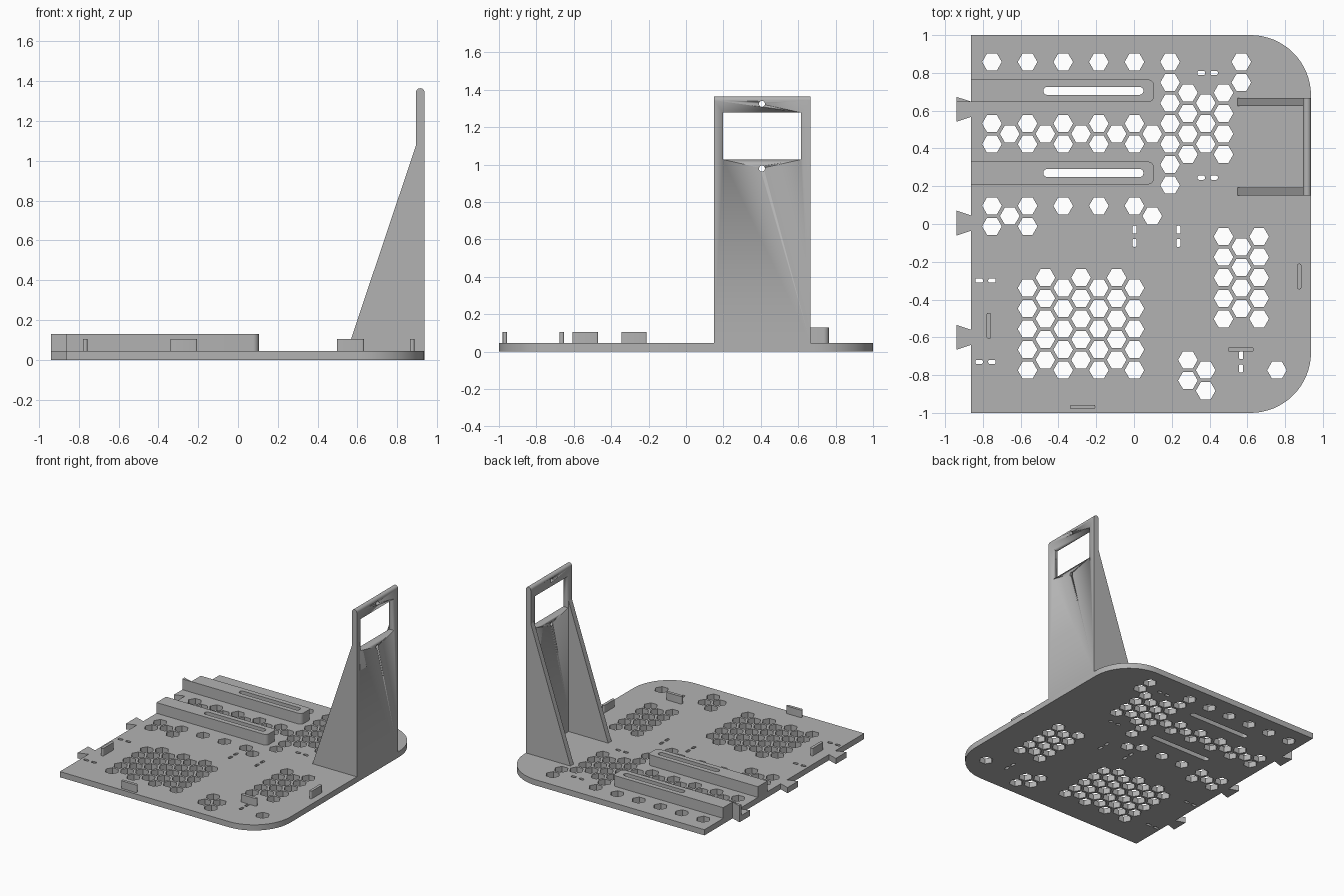
import bpy, bmesh, math
from mathutils import Matrix

if "Cube" in bpy.data.objects:
    bpy.data.objects.remove(bpy.data.objects["Cube"])

T = 0.045          # plate thickness
grey = bpy.data.materials.new("light grey plastic")
grey.diffuse_color = (0.45, 0.45, 0.45, 1)
grey.use_nodes = True
grey.node_tree.nodes["Principled BSDF"].inputs["Base Color"].default_value = grey.diffuse_color


def rrect(x0, x1, y0, y1, left=0.0, right=None, n=8):
    """Rectangle outline with separate corner radii on its left and right ends."""
    right = left if right is None else right
    pts = []
    for cx, cy, sx, sy, r, a in ((x1, y1, -1, -1, right, 0), (x0, y1, 1, -1, left, 90),
                                 (x0, y0, 1, 1, left, 180), (x1, y0, -1, 1, right, 270)):
        if r == 0:
            pts.append((cx, cy))
            continue
        for i in range(n + 1):
            t = math.radians(a + 90 * i / n)
            pts.append((cx + sx * r + r * math.cos(t), cy + sy * r + r * math.sin(t)))
    return pts


def ngon(cx, cy, r, n):
    return [(cx + r * math.cos(2 * math.pi * i / n), cy + r * math.sin(2 * math.pi * i / n))
            for i in range(n)]


def slab(name, loops, z0, z1, turn=None):
    """Extrude an outline (first loop) with holes (other loops) from z0 to z1."""
    cu = bpy.data.curves.new(name, 'CURVE')
    cu.dimensions, cu.fill_mode, cu.extrude = '2D', 'BOTH', (z1 - z0) / 2
    for pts in loops:
        s = cu.splines.new('POLY')
        s.points.add(len(pts) - 1)
        for p, (x, y) in zip(s.points, pts):
            p.co = (x, y, 0, 1)
        s.use_cyclic_u = True
    tmp = bpy.data.objects.new(name, cu)
    bpy.context.collection.objects.link(tmp)
    me = bpy.data.meshes.new_from_object(tmp.evaluated_get(bpy.context.evaluated_depsgraph_get()))
    bpy.data.objects.remove(tmp)
    bm = bmesh.new()
    bm.from_mesh(me)
    bmesh.ops.remove_doubles(bm, verts=bm.verts, dist=1e-5)
    bmesh.ops.recalc_face_normals(bm, faces=bm.faces)
    bm.transform((turn or Matrix()) @ Matrix.Translation((0, 0, (z0 + z1) / 2)))
    bm.to_mesh(me)
    bm.free()
    me.name = name
    me.materials.clear()
    me.materials.append(grey)
    ob = bpy.data.objects.new(name, me)
    bpy.context.collection.objects.link(ob)
    bpy.ops.object.select_all(action='DESELECT')
    ob.select_set(True)
    bpy.context.view_layer.objects.active = ob
    bpy.ops.object.shade_smooth_by_angle(angle=math.radians(30))
    return ob


# Honeycomb vents: (columns, rows) on a staggered hexagon grid
vents = [
    ((0, 2, 4, 6, 8, 14), (0,)), (range(0, 9, 2), (3, 4)), (range(1, 10, 2), (3,)),
    ((10,), range(7)), ((11, 13), range(1, 5)), ((12,), (2, 3, 4)), ((14,), (1,)),
    ((0, 1, 2, 4, 6, 8, 9), (7,)), ((0, 2), (8,)),
    ((2, 4, 6, 8), range(11, 16)), ((3, 5, 7), range(10, 15)),
    ((13, 15), range(8, 13)), ((14,), range(9, 13)),
    ((11,), (14, 15)), ((12,), (15, 16)), ((16,), (15,)),
]
cells = {(c, r) for cols, rows in vents for c in cols for r in rows}
holes = [ngon(-0.752 + 0.0943 * c, 0.858 - 0.1088 * (r + 0.5 * (c % 2)), 0.052, 6)
         for c, r in sorted(cells)]

# Small cable tie slots, in pairs
for x, y in ((0.39, 0.80), (0.39, 0.245), (-0.786, -0.30), (-0.786, -0.73)):
    for s in (-0.034, 0.034):
        holes.append(rrect(x + s - 0.02, x + s + 0.02, y - 0.011, y + 0.011, 0.008, n=3))
for x, y in ((0.003, -0.065), (0.235, -0.065), (0.567, -0.73)):
    for s in (-0.035, 0.035):
        holes.append(rrect(x - 0.011, x + 0.011, y + s - 0.021, y + s + 0.021, 0.007, n=3))

# Long rail slots
rails = (0.27, 0.705)
rail_slots = [rrect(-0.48, 0.05, y - 0.021, y + 0.021, 0.0205) for y in rails]

# Base plate: rounded right corners and dovetail tabs on the left edge
outline = rrect(-0.862, 0.937, -1, 1, 0, 0.32, n=16)
k = outline.index((-0.862, 1)) + 1
tabs = []
for y in (0.607, 0.005, -0.60):
    tabs += [(-0.862, y + 0.04), (-0.94, y + 0.066), (-0.94, y - 0.066), (-0.862, y - 0.04)]
outline[k:k] = tabs
slab("base_plate", [outline] + holes + rail_slots, 0, T)

# Slotted rails and the raised sliver of the tab beside the rear one
for i, y in enumerate(rails):
    slab(f"rail_{i + 1}", [rrect(-0.862, 0.105, y - 0.06, y + 0.06, 0, 0.03), rail_slots[i]], T, 0.13)
slab("tab_hook", [[(-0.94, 0.645), (-0.862, 0.645), (-0.862, 0.648), (-0.94, 0.673)]], T, 0.13)

# Upright locating clips
for i, (x0, x1, y0, y1) in enumerate(((-0.34, -0.205, -0.98, -0.957), (0.497, 0.633, -0.676, -0.652),
                                      (-0.78, -0.757, -0.607, -0.47), (0.864, 0.886, -0.346, -0.21))):
    slab(f"clip_{i + 1}", [rrect(x0, x1, y0, y1, 0.009, n=4)], T, 0.105)

# Tower: profile in x-z pushed along y
XZ = Matrix(((1, 0, 0, 0), (0, 0, -1, 0), (0, 1, 0, 0), (0, 0, 0, 1)))
wall = [(0.895, T), (0.937, T)] + [
    (0.916 + 0.021 * math.cos(a), 1.344 + 0.021 * math.sin(a))
    for a in [math.pi * i / 12 for i in range(13)]]
tower = slab("tower_wall", [wall], -0.666, -0.15, XZ)

# Tower window and screw holes, cut along x
YZ = Matrix(((0, 0, 1, 0), (1, 0, 0, 0), (0, 1, 0, 0), (0, 0, 0, 1)))
for shape in (rrect(0.198, 0.615, 1.027, 1.278), ngon(0.406, 1.325, 0.016, 20), ngon(0.406, 0.979, 0.016, 20)):
    cutter = slab("cutter", [shape], 0.8, 1.1, YZ)
    mod = tower.modifiers.new("cut", 'BOOLEAN')
    mod.operation, mod.object, mod.solver = 'DIFFERENCE', cutter, 'EXACT'
    bpy.context.view_layer.objects.active = tower
    bpy.ops.object.modifier_apply(modifier=mod.name)
    bpy.data.objects.remove(cutter)

# Tower side braces
for name, y in (("front_brace", 0.15), ("rear_brace", 0.624)):
    slab(name, [[(0.548, T), (0.897, T), (0.897, 1.085)]], -y - 0.042, -y, XZ)
